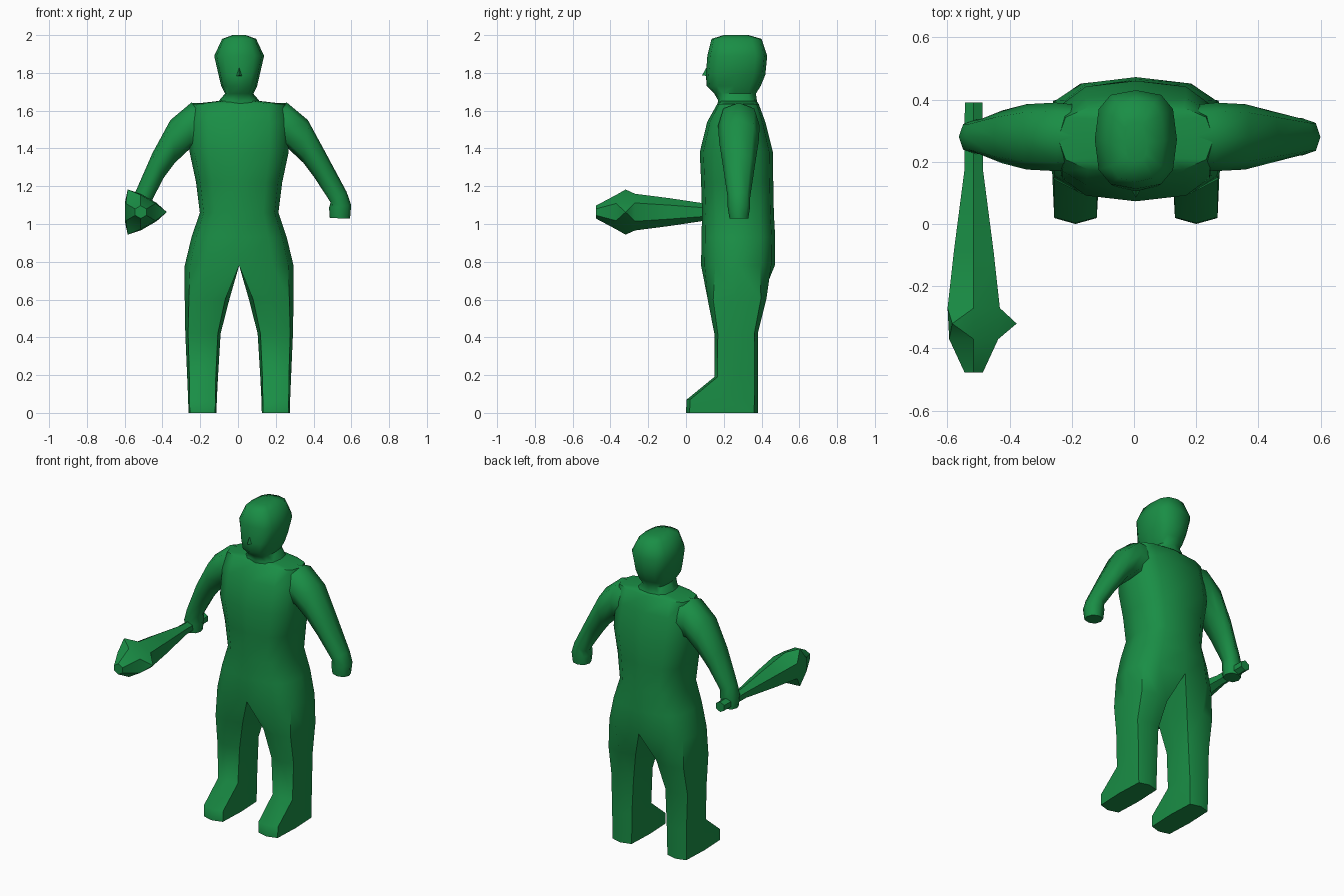
import bpy, bmesh
from math import sin, cos, pi, radians
from mathutils import Vector

if "Cube" in bpy.data.objects:
    bpy.data.objects.remove(bpy.data.objects["Cube"])

CX = 0.006  # body centre line

green = bpy.data.materials.new("green")
green.diffuse_color = (0.01, 0.27, 0.06, 1)
green.use_nodes = True
green.node_tree.nodes["Principled BSDF"].inputs["Base Color"].default_value = green.diffuse_color


def spow(v, p):
    return (abs(v) ** p) * (1 if v >= 0 else -1)


def oval(z, x0, x1, y0, y1, n, p, start=-90):
    """Horizontal squared-off oval ring."""
    cx, cy = (x0 + x1) / 2, (y0 + y1) / 2
    pts = []
    for i in range(n):
        a = radians(start) + 2 * pi * i / n
        pts.append(Vector((cx + (x1 - x0) / 2 * spow(cos(a), p),
                           cy + (y1 - y0) / 2 * spow(round(sin(a), 6), p), z)))
    return pts


def loft(bm, rings, cap0=True, cap1=True):
    vs = [[bm.verts.new(p) for p in r] for r in rings]
    n = len(vs[0])
    for a, b in zip(vs, vs[1:]):
        for i in range(n):
            j = (i + 1) % n
            bm.faces.new((a[i], a[j], b[j], b[i]))
    if cap0:
        bm.faces.new(vs[0][::-1])
    if cap1:
        bm.faces.new(vs[-1])


def finish(bm, name, angle=50):
    bmesh.ops.remove_doubles(bm, verts=bm.verts, dist=0.0005)
    bmesh.ops.recalc_face_normals(bm, faces=bm.faces)
    me = bpy.data.meshes.new(name)
    bm.to_mesh(me)
    bm.free()
    me.materials.append(green)
    ob = bpy.data.objects.new(name, me)
    bpy.context.collection.objects.link(ob)
    bpy.ops.object.select_all(action='DESELECT')
    ob.select_set(True)
    bpy.context.view_layer.objects.active = ob
    bpy.ops.object.shade_smooth_by_angle(angle=radians(angle))
    return ob


# Torso and legs, one skin that splits at the crotch
torso = [(0.78, 0.288, 0.08, 0.47), (0.93, 0.252, 0.082, 0.472),
         (1.06, 0.208, 0.085, 0.465), (1.22, 0.228, 0.08, 0.462),
         (1.38, 0.262, 0.073, 0.46), (1.54, 0.262, 0.112, 0.42),
         (1.635, 0.25, 0.165, 0.385), (1.65, 0.12, 0.175, 0.375)]
rings = [oval(z, CX - w, CX + w, y0, y1, 12, 0.7) for z, w, y0, y1 in torso]
bm = bmesh.new()
loft(bm, rings, cap0=False)
hip = rings[0][:7] + [(rings[0][0] + rings[0][6]) / 2]
leg = [(0.60, 0.052, 0.288, 0.115, 0.425, 0.6), (0.42, 0.098, 0.285, 0.15, 0.38, 0.5),
       (0.19, 0.112, 0.275, 0.15, 0.38, 0.45), (0.07, 0.118, 0.27, 0.003, 0.38, 0.3),
       (0.0, 0.12, 0.268, 0.0, 0.38, 0.3)]
right = [hip]
for z, x0, x1, y0, y1, p in leg:
    right.append(oval(z, CX + x0, CX + x1, y0, y1, 8, p, start=-135))
left = [[Vector((2 * CX - v.x, v.y, v.z)) for v in r] for r in right]
loft(bm, right, cap0=False)
loft(bm, left, cap0=False)
finish(bm, "body_and_legs")

# Neck and head
head = [(1.60, 0.125, 0.16, 0.385), (1.655, 0.105, 0.17, 0.375), (1.69, 0.075, 0.15, 0.37),
        (1.73, 0.095, 0.11, 0.395), (1.79, 0.109, 0.105, 0.42), (1.89, 0.132, 0.113, 0.43),
        (1.98, 0.09, 0.135, 0.40), (2.0, 0.035, 0.2, 0.33)]
bm = bmesh.new()
loft(bm, [oval(z, CX - w, CX + w, y0, y1, 12, 0.7) for z, w, y0, y1 in head])
finish(bm, "head", 60)

# Nose
bm = bmesh.new()
base = [(-0.022, 0.12, 1.782), (0.022, 0.12, 1.782), (0, 0.12, 1.85), (0, 0.085, 1.787)]
v = [bm.verts.new((x + CX, y, z)) for x, y, z in base]
for f in ((0, 1, 3), (1, 2, 3), (2, 0, 3), (0, 2, 1)):
    bm.faces.new([v[i] for i in f])
finish(bm, "nose")

# Arms: outer point, inner point, half depth
upper = [((0.14, 1.64), (0.19, 1.38), 0.10), ((0.26, 1.642), (0.265, 1.40), 0.11),
         ((0.37, 1.55), (0.345, 1.325), 0.105), ((0.465, 1.375), (0.405, 1.245), 0.085)]
hands = {
    "left_arm": [((0.575, 1.17), (0.49, 1.115), 0.06), ((0.599, 1.10), (0.482, 1.085), 0.06),
                 ((0.593, 1.028), (0.486, 1.032), 0.05)],
    "right_arm": [((0.555, 1.17), (0.465, 1.13), 0.055), ((0.575, 1.10), (0.465, 1.085), 0.055),
                  ((0.57, 1.025), (0.47, 1.03), 0.05)],
}
for name, hand in hands.items():
    arm = []
    for o, i, d in upper + hand:
        mid = ((o[0] + i[0]) / 2, (o[1] + i[1]) / 2)
        ring = []
        for k in range(8):
            a = 2 * pi * k / 8
            c = spow(round(cos(a), 6), 0.85)
            x = mid[0] + c * (o[0] - i[0]) / 2
            z = mid[1] + c * (o[1] - i[1]) / 2
            if name == "right_arm":
                x = 2 * CX - x
            ring.append(Vector((x, 0.28 + d * spow(round(sin(a), 6), 0.85), z)))
        arm.append(ring)
    bm = bmesh.new()
    loft(bm, arm)
    finish(bm, name, 60)

# Club: hexagonal shaft with three spikes on alternate sides of the head
club = [(0.39, 0.033), (0.17, 0.035), (-0.09, 0.074), (-0.27, 0.097), (-0.37, 0.091), (-0.477, 0.034)]
bm = bmesh.new()
loft(bm, [[Vector((-0.515 + r * cos(pi / 6 + k * pi / 3), y, 1.063 + r * sin(pi / 6 + k * pi / 3)))
           for k in range(6)] for y, r in club])
bm.faces.ensure_lookup_table()
axis = Vector((-0.515, -0.32, 1.063))
for f in list(bm.faces):
    d = f.calc_center_median() - axis
    d_flat = Vector((d.x, 0, d.z))
    if abs(d.y) < 0.02 and d_flat.length > 0.05:
        d_flat.normalize()
        if any(d_flat.dot(Vector((cos(a), 0, sin(a)))) > 0.95 for a in (0, 2 * pi / 3, 4 * pi / 3)):
            tip = bmesh.ops.poke(bm, faces=[f])["verts"][0]
            tip.co = axis + d_flat * 0.138
finish(bm, "club", 45)
